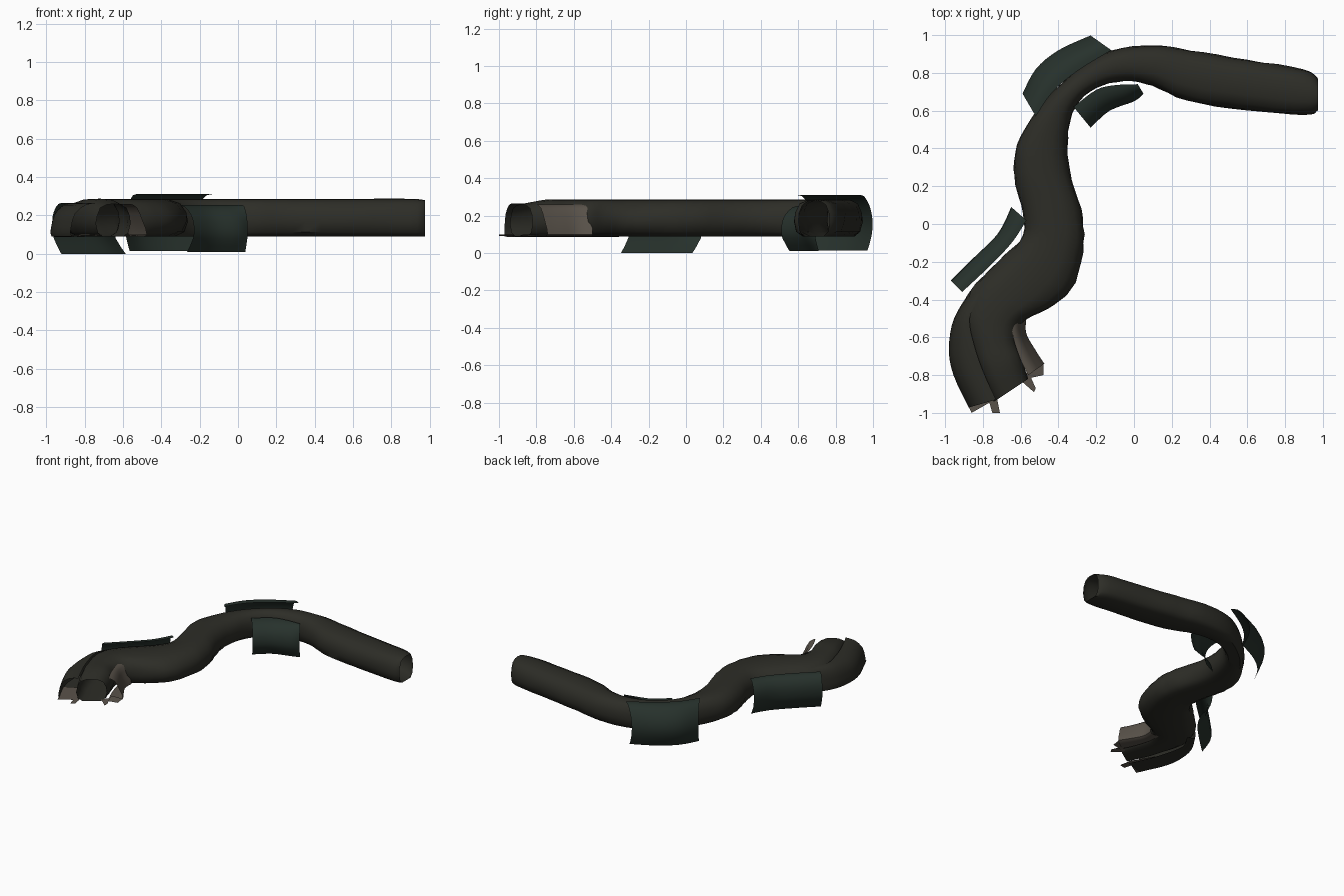
import bpy, bmesh, random
from mathutils import Vector

if "Cube" in bpy.data.objects:
    bpy.data.objects.remove(bpy.data.objects["Cube"])

random.seed(4)


def material(name, rgb):
    m = bpy.data.materials.new(name)
    m.diffuse_color = (*rgb, 1)
    m.use_nodes = True
    m.node_tree.nodes["Principled BSDF"].inputs["Base Color"].default_value = m.diffuse_color
    return m


ROCK = material("dark_rock", (0.026, 0.026, 0.020))
MOSS = material("mossy_rock", (0.020, 0.031, 0.025))
PALE = material("pale_rock", (0.10, 0.085, 0.068))


def smooth_rows(rows, steps):
    """Catmull-Rom resampling of rows of numbers."""
    out = []
    for i in range(len(rows) - 1):
        a, b, c, d = (Vector(rows[min(max(i + k, 0), len(rows) - 1)]) for k in (-1, 0, 1, 2))
        for s in range(steps):
            t = s / steps
            out.append(0.5 * (2 * b + (c - a) * t + (2 * a - 5 * b + 4 * c - d) * t * t
                              + (3 * b - a - 3 * c + d) * t ** 3))
    out.append(Vector(rows[-1]))
    return out


def loft(name, rings, mat, closed):
    """Skin a list of point rings into an open shell."""
    bm = bmesh.new()
    vr = [[bm.verts.new(p) for p in r] for r in rings]
    n = len(vr[0])
    for a, b in zip(vr, vr[1:]):
        for j in range(n if closed else n - 1):
            k = (j + 1) % n
            bm.faces.new((a[j], a[k], b[k], b[j]))
    bmesh.ops.recalc_face_normals(bm, faces=bm.faces)
    me = bpy.data.meshes.new(name)
    bm.to_mesh(me)
    bm.free()
    ob = bpy.data.objects.new(name, me)
    bpy.context.collection.objects.link(ob)
    me.materials.append(mat)
    bpy.ops.object.select_all(action='DESELECT')
    bpy.context.view_layer.objects.active = ob
    ob.select_set(True)
    bpy.ops.object.shade_smooth_by_angle(angle=0.8)


# Winding tunnel: outer edge x,y / inner edge x,y / roof height
stations = [
    (0.975, 0.77, 0.975, 0.60, 0.28), (0.90, 0.82, 0.90, 0.575, 0.287),
    (0.60, 0.87, 0.60, 0.60, 0.287), (0.30, 0.92, 0.28, 0.65, 0.287),
    (0.12, 0.945, 0.10, 0.73, 0.287), (-0.12, 0.92, -0.05, 0.755, 0.287),
    (-0.32, 0.80, -0.20, 0.72, 0.287), (-0.50, 0.62, -0.31, 0.62, 0.287),
    (-0.62, 0.42, -0.35, 0.45, 0.287), (-0.635, 0.25, -0.34, 0.28, 0.287),
    (-0.60, 0.10, -0.28, 0.08, 0.287), (-0.59, -0.06, -0.265, -0.10, 0.287),
    (-0.72, -0.20, -0.31, -0.31, 0.287), (-0.87, -0.35, -0.42, -0.43, 0.287),
    (-0.90, -0.50, -0.58, -0.51, 0.287), (-0.86, -0.66, -0.62, -0.60, 0.287),
    (-0.81, -0.80, -0.59, -0.71, 0.285), (-0.74, -0.94, -0.56, -0.82, 0.26)]
half_section = [(-.6, 0), (-.88, .12), (-1, .4), (-.95, .65), (-.75, .88), (-.4, .98)]
section = [(0, 0)] + half_section + [(0, 1)] + [(-u, v) for u, v in reversed(half_section)]

rings = []
for s in smooth_rows(stations, 4):
    outer, inner = Vector((s[0], s[1], 0)), Vector((s[2], s[3], 0))
    mid, half = (outer + inner) / 2, (inner - outer) / 2
    ring = []
    for u, v in section:
        p = mid + half * u * random.uniform(0.97, 1.02)
        p.z = 0.09 + (s[4] - 0.09) * v
        ring.append(p)
    rings.append(ring)
loft("tunnel", rings, ROCK, True)


# Curved rock shells: plan outline outer/inner, cross-section as (reach outward, height)
def shell(name, outer, inner, profile, mat=MOSS):
    rows = smooth_rows([(*o, *i) for o, i in zip(outer, inner)], 4)
    prof = smooth_rows(profile, 2)
    rings = []
    for r in rows:
        o, i = Vector((r[0], r[1])), Vector((r[2], r[3]))
        rings.append([(*i.lerp(o, t), z) for t, z in prof])
    loft(name, rings, mat, False)


shell("back_rock_wall",
      [(-.59, .69), (-.52, .82), (-.40, .92), (-.23, .998)],
      [(-.52, .57), (-.43, .70), (-.30, .81), (-.12, .92)],
      [(0, .31), (.4, .305), (.8, .25), (1, .17), (.92, .09), (.65, .015)])
shell("inner_rock_wall",
      [(-.23, .51), (-.13, .60), (0, .65), (.05, .69)],
      [(-.32, .62), (-.20, .71), (-.10, .735), (.02, .74)],
      [(0, .255), (.45, .245), (.85, .2), (1, .14), (.95, .08), (.6, .01)])
shell("left_rock_wall",
      [(-.65, .09), (-.72, -.05), (-.85, -.18), (-.97, -.30)],
      [(-.57, .02), (-.64, -.09), (-.75, -.21), (-.91, -.36)],
      [(0, .265), (.45, .26), (.85, .22), (1, .16), (.85, .08), (.2, .0)])

# Flared walls either side of the mouth, each with its own floor
flare = [(0, .265), (.45, .255), (.85, .21), (1, .14), (.98, .09), (.4, .09), (0, .09)]
shell("mouth_left_wall",
      [(-.86, -.35), (-.95, -.50), (-.975, -.66), (-.95, -.80), (-.87, -.97)],
      [(-.81, -.38), (-.87, -.50), (-.84, -.66), (-.79, -.80), (-.73, -.93)], flare, ROCK)
shell("mouth_right_wall",
      [(-.57, -.50), (-.57, -.58), (-.52, -.67), (-.475, -.74)],
      [(-.65, -.50), (-.64, -.60), (-.60, -.72), (-.56, -.80)],
      [(0, .26), (.4, .24), (.75, .17), (1, .1), (.5, .09), (0, .09)], PALE)

# Broken floor slabs sticking out of the mouth
slabs = [[(-.95, -.80), (-.86, -1.0), (-.72, -.92), (-.82, -.75)],
         [(-.77, -.93), (-.75, -1.0), (-.71, -1.0), (-.73, -.90)],
         [(-.61, -.82), (-.53, -.89), (-.52, -.87), (-.56, -.78)],
         [(-.57, -.82), (-.48, -.80), (-.48, -.74), (-.57, -.74)]]
for n, (a, b, c, d) in enumerate(slabs):
    loft(f"floor_slab_{n + 1}", [[(*a, .092), (*b, .092)], [(*d, .1), (*c, .1)]], PALE, False)
